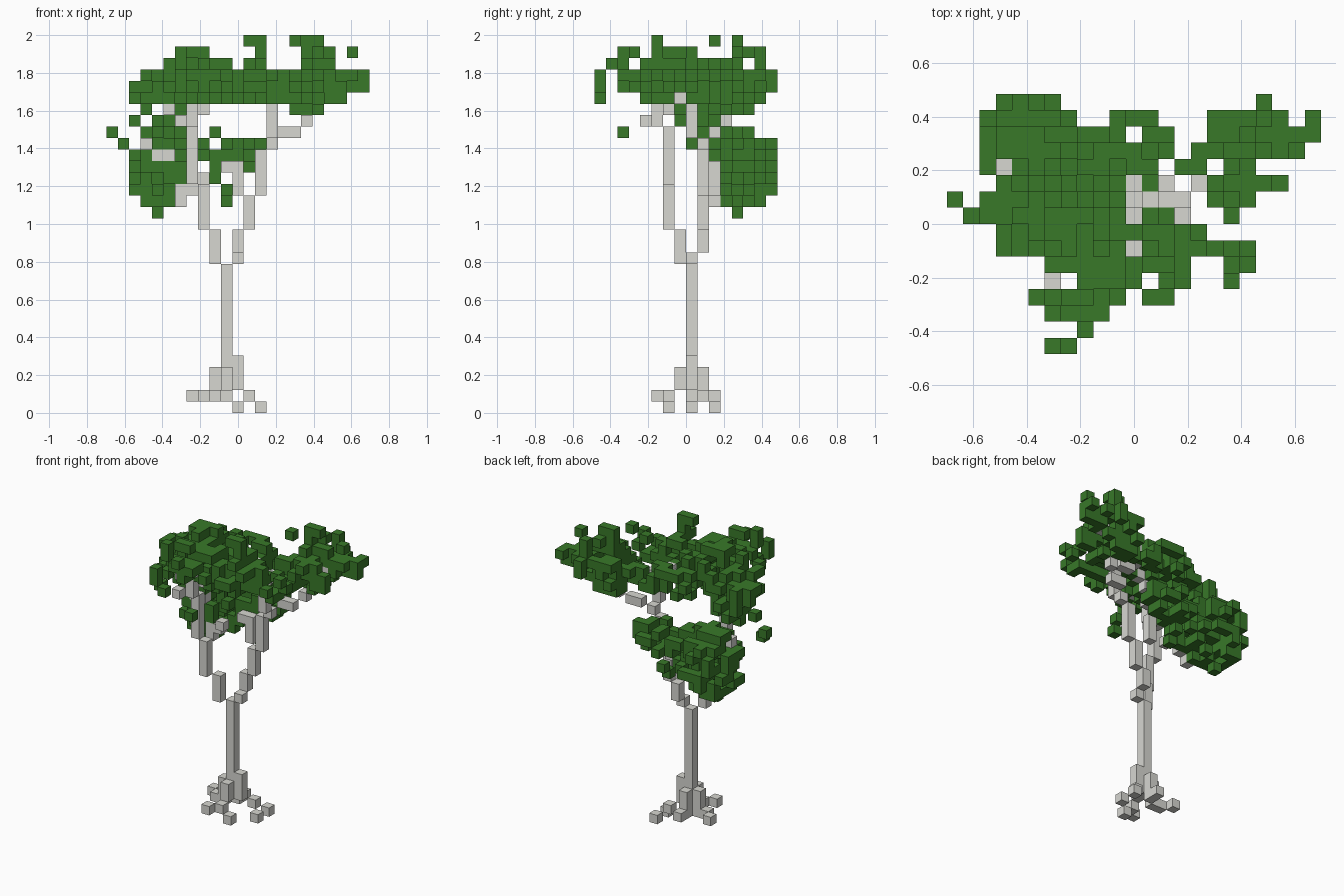
import bpy
import bmesh
import random
from mathutils import Vector

random.seed(11)
CELL = 2 / 33                       # edge of one block
ORIGIN = Vector((-11.5, -8, 0))     # grid corner, in blocks

cube = bpy.data.objects.get("Cube")
if cube:
    bpy.data.objects.remove(cube, do_unlink=True)


def make_material(name, colour):
    mat = bpy.data.materials.new(name)
    mat.use_nodes = True
    mat.diffuse_color = colour
    mat.node_tree.nodes["Principled BSDF"].inputs["Base Color"].default_value = colour
    return mat


def column(x, y, z, height=1):
    """Cells of an upright run of blocks."""
    return {(x, y, z + n) for n in range(height)}


def columns(runs):
    return set().union(*(column(*run) for run in runs))


def clump(centre, radii, density):
    """Randomly thinned cells inside an ellipsoid."""
    cells = set()
    spans = [range(int(c - r), int(c + r) + 2) for c, r in zip(centre, radii)]
    for x in spans[0]:
        for y in spans[1]:
            for z in spans[2]:
                offsets = zip((x, y, z), centre, radii)
                distance = sum(((p - c) / r) ** 2 for p, c, r in offsets)
                if distance <= 1 and random.random() < density:
                    cells.add((x, y, z))
    return cells


def build_blocks(name, cells, material):
    """Mesh made only of the block sides that are exposed."""
    bm = bmesh.new()
    corners = {}

    def corner(point):
        key = tuple(point)
        if key not in corners:
            corners[key] = bm.verts.new((Vector(key) + ORIGIN) * CELL)
        return corners[key]

    for cell in sorted(cells):
        for axis in range(3):
            for side in (0, 1):
                neighbour = list(cell)
                neighbour[axis] += 2 * side - 1
                if tuple(neighbour) in cells:
                    continue
                u, v = (axis + 1) % 3, (axis + 2) % 3
                loop = []
                for a, b in ((0, 0), (1, 0), (1, 1), (0, 1)):
                    point = list(cell)
                    point[axis] += side
                    point[u] += a
                    point[v] += b
                    loop.append(corner(point))
                bm.faces.new(loop if side else loop[::-1])
    mesh = bpy.data.meshes.new(name)
    bm.to_mesh(mesh)
    bm.free()
    mesh.materials.append(material)
    obj = bpy.data.objects.new(name, mesh)
    bpy.context.collection.objects.link(obj)
    return obj


bark = make_material("pale bark", (0.68, 0.68, 0.64, 1))
green = make_material("leaf green", (0.04, 0.19, 0.022, 1))

# Trunk and spreading roots
trunk = column(10, 8, 2, 11)
roots = columns([
    (9, 8, 1, 3), (10, 7, 2, 2), (10, 9, 1, 3), (11, 8, 2, 3),
    (8, 8, 1), (7, 9, 1), (10, 6, 1), (9, 5, 1), (10, 10, 1),
    (12, 9, 1), (11, 6, 0), (13, 8, 0), (13, 10, 0)])

# Limbs, each stepping outward as it climbs
right_limb = columns([
    (9, 7, 13, 3), (8, 6, 16, 4), (7, 6, 20, 5), (7, 5, 25, 3),
    (6, 4, 25), (5, 6, 26), (8, 4, 28), (8, 6, 26), (9, 7, 27), (10, 7, 28)])
left_limb = columns([
    (11, 8, 13), (11, 9, 14, 2), (12, 9, 16, 3), (13, 9, 19, 4),
    (14, 9, 23), (14, 8, 24, 3), (13, 9, 27), (14, 9, 27), (12, 9, 28),
    (11, 10, 28), (15, 10, 24), (16, 10, 24), (17, 11, 25), (19, 12, 28)])
back_limb = columns([
    (11, 10, 19, 3), (10, 10, 21), (8, 9, 20), (7, 10, 19), (6, 10, 18, 2),
    (5, 10, 22), (4, 10, 22), (3, 11, 23)])

# Leaf masses: centre, radii, density
low_crown = [
    ((4.4, 12.4, 20.8), (3.3, 3.4, 3.7), 0.55),
    ((7.5, 12, 21), (2, 2.6, 2.6), 0.35),
    ((10.4, 12.4, 22), (2.8, 2.2, 1.5), 0.42)]
right_crown = [
    ((4, 8, 26.4), (2.8, 2.9, 3.3), 0.5),
    ((7.4, 7.4, 28.8), (3.5, 3.4, 2.7), 0.5),
    ((9, 4.8, 28.4), (2.4, 2.1, 2.5), 0.5),
    ((6.8, 2.6, 29.3), (2.8, 1.2, 2.1), 0.5)]
middle_crown = [
    ((13, 6.6, 28.3), (2.9, 2, 2), 0.5),
    ((12.8, 4, 28.5), (1.3, 1.6, 1.6), 0.5),
    ((11, 11.3, 28), (4, 1.6, 1.6), 0.45),
    ((16.8, 5.2, 28), (1.7, 1.5, 1.5), 0.45)]
left_crown = [
    ((17, 11.5, 27.9), (3, 3.2, 2.4), 0.5),
    ((17.4, 12.4, 30), (2.2, 1.8, 1.3), 0.25),
    ((20.2, 12.8, 28.5), (2, 1.3, 1.4), 0.5)]

# Stray leaves at the crown edges
strays = columns([
    (0, 9, 24), (1, 8, 23), (4, 12, 17), (3, 15, 21), (4, 15, 23), (5, 15, 22),
    (10, 12, 18), (10, 13, 19), (12, 13, 23), (13, 13, 23), (11, 14, 22),
    (6, 0, 28, 2), (7, 0, 27), (8, 1, 30), (9, 2, 24), (3, 6, 29),
    (12, 5, 32), (13, 5, 30, 3), (16, 10, 32), (17, 12, 31, 2), (18, 12, 32),
    (19, 14, 30, 2), (21, 12, 31), (20, 10, 27, 2), (19, 15, 28, 2),
    (22, 13, 28, 2), (22, 14, 29), (17, 8, 27)])

wood_parts = {"trunk": trunk, "roots": roots, "right_limb": right_limb,
              "left_limb": left_limb, "back_limb": back_limb}
for name, cells in wood_parts.items():
    build_blocks(name, cells, bark)

taken = set().union(*wood_parts.values())
leaf_parts = {"low_crown": low_crown, "right_crown": right_crown,
              "middle_crown": middle_crown, "left_crown": left_crown}
for name, masses in leaf_parts.items():
    cells = set().union(*(clump(*mass) for mass in masses)) - taken
    taken |= cells
    build_blocks(name, cells, green)
build_blocks("stray_leaves", strays - taken, green)
